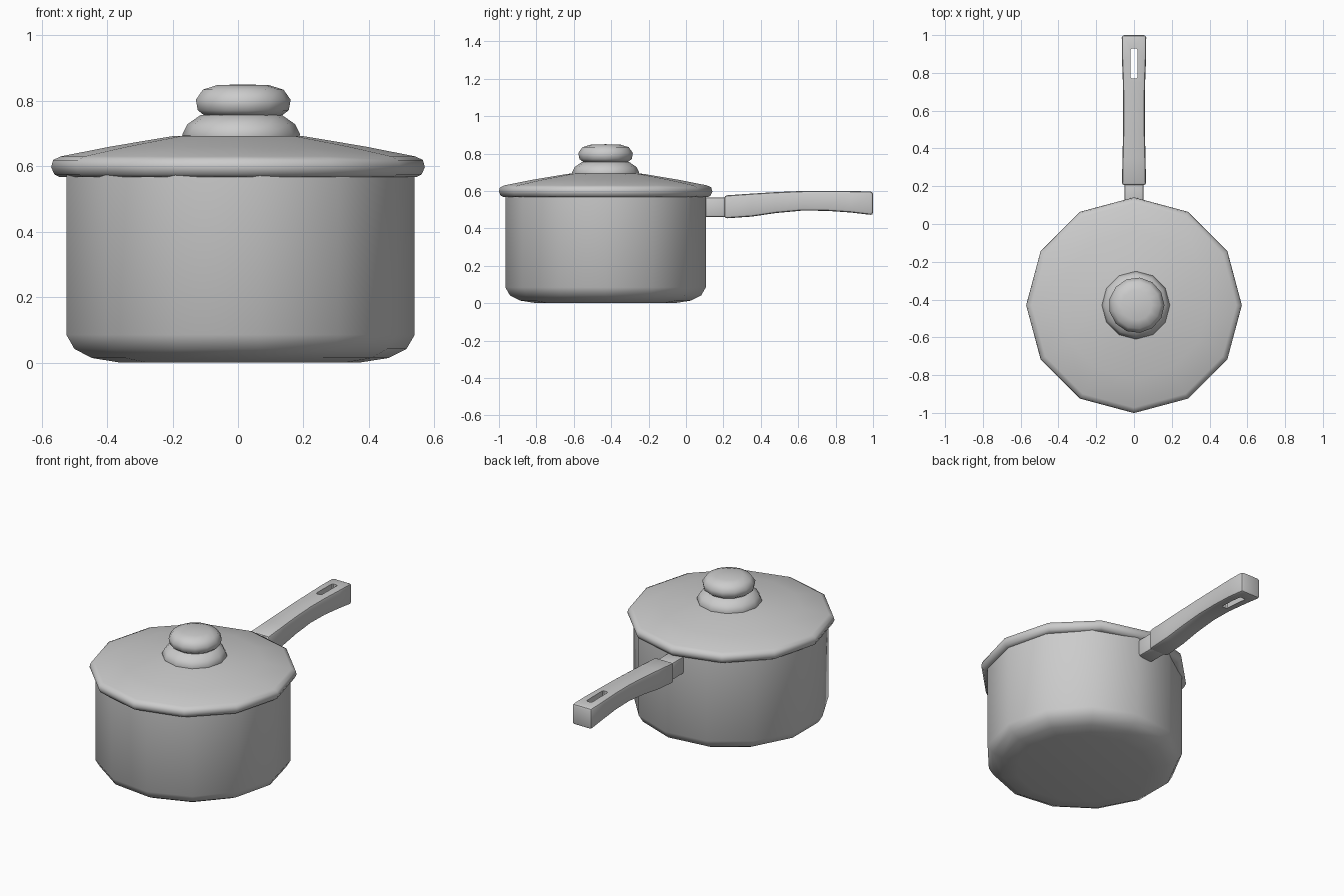
import bpy, bmesh
from math import sin, cos, tau, radians

if "Cube" in bpy.data.objects:
    bpy.data.objects.remove(bpy.data.objects["Cube"])

CY = -0.43  # pan axis in y


def finish(name, bm, angle):
    bmesh.ops.remove_doubles(bm, verts=bm.verts, dist=1e-5)
    bmesh.ops.recalc_face_normals(bm, faces=bm.faces)
    me = bpy.data.meshes.new(name)
    bm.to_mesh(me)
    bm.free()
    ob = bpy.data.objects.new(name, me)
    bpy.context.collection.objects.link(ob)
    bpy.ops.object.select_all(action='DESELECT')
    ob.select_set(True)
    bpy.context.view_layer.objects.active = ob
    bpy.ops.object.shade_smooth_by_angle(angle=radians(angle))
    return ob


def lathe(name, profile, sides, cx=0.0, phase=0.0, angle=50):
    """Spin an (r, z) profile into a low-sided turned shape; r = 0 ends make a cap."""
    bm = bmesh.new()
    rings = []
    for r, z in profile:
        if r == 0:
            rings.append([bm.verts.new((cx, CY, z))] * sides)
        else:
            rings.append([bm.verts.new((cx + r * cos(phase + tau * i / sides),
                                        CY + r * sin(phase + tau * i / sides), z))
                          for i in range(sides)])
    for a, b in zip(rings, rings[1:]):
        for i in range(sides):
            j = (i + 1) % sides
            bm.faces.new(list(dict.fromkeys((a[i], a[j], b[j], b[i]))))
    return finish(name, bm, angle)


def loft(name, stations, bevel):
    """Box sections along y: (y, half width, bottom z, top z), bevelled."""
    bm = bmesh.new()
    rings = [[bm.verts.new((sx * w, y, z)) for sx, z in ((-1, b), (1, b), (1, t), (-1, t))]
             for y, w, b, t in stations]
    for a, b in zip(rings, rings[1:]):
        for i in range(4):
            j = (i + 1) % 4
            bm.faces.new((a[i], a[j], b[j], b[i]))
    bm.faces.new(rings[0])
    bm.faces.new(rings[-1])
    bmesh.ops.recalc_face_normals(bm, faces=bm.faces)
    if bevel:
        sharp = [e for e in bm.edges if e.calc_face_angle(0) > 1]
        bmesh.ops.bevel(bm, geom=sharp, offset=bevel, segments=2, profile=0.5,
                        affect='EDGES', clamp_overlap=True)
    return finish(name, bm, 35)


# Hollow pot body with a rounded foot
lathe("pot_body", [(0, 0), (0.37, 0.0), (0.46, 0.014), (0.515, 0.042), (0.54, 0.085),
                   (0.54, 0.58), (0.52, 0.58), (0.52, 0.09), (0.45, 0.03), (0, 0.02)], 13)

# Lid: shallow dome with rolled rim, hollow below
lathe("lid", [(0, 0.70), (0.20, 0.692), (0.39, 0.66), (0.542, 0.63), (0.565, 0.619),
              (0.571, 0.597), (0.561, 0.575), (0.545, 0.567), (0.51, 0.567),
              (0.51, 0.61), (0.20, 0.67), (0, 0.68)], 12)

# Knob: flared foot and rounded grip
lathe("knob_base", [(0, 0.68), (0.175, 0.68), (0.18, 0.698), (0.165, 0.728),
                    (0.125, 0.756), (0, 0.758)], 12, 0.01, tau / 4)
lathe("knob_grip", [(0, 0.752), (0.12, 0.755), (0.141, 0.771), (0.147, 0.803), (0.125, 0.834),
                    (0.08, 0.848), (0, 0.85)], 13, 0.014)

# Metal neck joining handle to pot
loft("handle_neck", [(0.085, 0.05, 0.461, 0.566), (0.23, 0.05, 0.461, 0.566)], 0.012)

# Curved handle grip
handle = loft("handle_grip", [(0.205, 0.064, 0.453, 0.576), (0.35, 0.061, 0.463, 0.586),
                              (0.48, 0.058, 0.482, 0.594), (0.62, 0.057, 0.495, 0.60),
                              (0.75, 0.059, 0.494, 0.601), (0.88, 0.064, 0.485, 0.60),
                              (1.0, 0.065, 0.471, 0.597)], 0.014)

# Hanging slot cut through the grip
cutter = loft("slot_cutter", [(0.77, 0.012, 0.3, 0.8), (0.776, 0.018, 0.3, 0.8),
                              (0.924, 0.018, 0.3, 0.8), (0.93, 0.012, 0.3, 0.8)], 0)
cutter.hide_render = True
bpy.context.view_layer.objects.active = handle
cut = handle.modifiers.new("slot", 'BOOLEAN')
cut.operation = 'DIFFERENCE'
cut.solver = 'EXACT'
cut.object = cutter
bpy.ops.object.modifier_apply(modifier=cut.name)
bpy.data.objects.remove(cutter)
bpy.ops.object.select_all(action='DESELECT')
handle.select_set(True)
bpy.ops.object.shade_smooth_by_angle(angle=radians(35))
